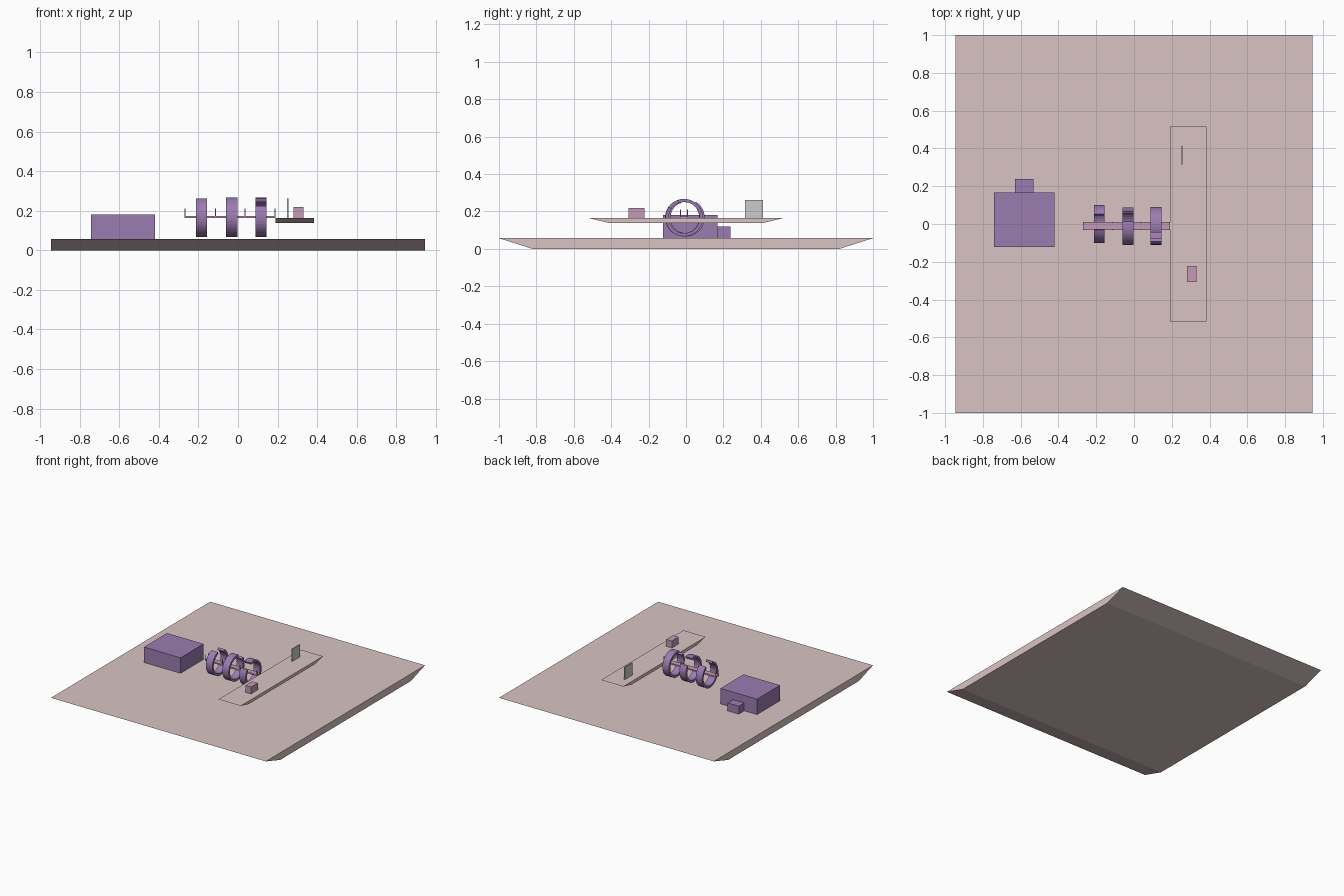
import bpy, bmesh
from math import cos, sin, radians

if "Cube" in bpy.data.objects:
    bpy.data.objects.remove(bpy.data.objects["Cube"])


def material(name, rgb):
    m = bpy.data.materials.new(name)
    m.diffuse_color = (*rgb, 1)
    m.use_nodes = True
    m.node_tree.nodes["Principled BSDF"].inputs["Base Color"].default_value = m.diffuse_color
    return m


PALE = material("pale_pink", (0.70, 0.55, 0.55))
PURPLE = material("purple", (0.33, 0.20, 0.44))
PINK = material("mauve", (0.55, 0.32, 0.47))


def finish(name, bm, mat):
    bmesh.ops.recalc_face_normals(bm, faces=bm.faces)
    me = bpy.data.meshes.new(name)
    bm.to_mesh(me)
    bm.free()
    ob = bpy.data.objects.new(name, me)
    bpy.context.collection.objects.link(ob)
    if mat:
        me.materials.append(mat)
    return ob


def extrude_x(name, profile, x0, x1, mat):
    """Extrude a closed (y, z) profile along x."""
    bm = bmesh.new()
    a = [bm.verts.new((x0, y, z)) for y, z in profile]
    b = [bm.verts.new((x1, y, z)) for y, z in profile]
    n = len(profile)
    bm.faces.new(a)
    bm.faces.new(b[::-1])
    for i in range(n):
        j = (i + 1) % n
        bm.faces.new((a[i], b[i], b[j], a[j]))
    return finish(name, bm, mat)


def box(name, x0, x1, y0, y1, z0, z1, mat=None):
    return extrude_x(name, [(y0, z0), (y1, z0), (y1, z1), (y0, z1)], x0, x1, mat)


def tray(name, x0, x1, top, bottom, z0, z1):
    """Slab whose two y ends slope inward underneath."""
    extrude_x(name, [(-bottom, z0), (bottom, z0), (top, z1), (-top, z1)], x0, x1, PALE)


def split_ring(name, x, y, gap0, gap1, r0=0.083, r1=0.1, w=0.057, z=0.167, n=36):
    """C-shaped band around the x axis, open between the two gap angles."""
    bm = bmesh.new()
    rows = []
    for i in range(n + 1):
        t = radians(gap1 + (360 - gap1 + gap0) * i / n)
        rows.append([bm.verts.new((x + dx, y + r * cos(t), z + r * sin(t)))
                     for r, dx in ((r0, -w / 2), (r1, -w / 2), (r1, w / 2), (r0, w / 2))])
    for a, b in zip(rows, rows[1:]):
        for k in range(4):
            m = (k + 1) % 4
            bm.faces.new((a[k], b[k], b[m], a[m]))
    bm.faces.new(rows[0])
    bm.faces.new(rows[-1][::-1])
    finish(name, bm, PURPLE)


# ground slab and raised deck
tray("base_slab", -0.945, 0.945, 1.0, 0.82, 0.0, 0.057)
tray("raised_deck", 0.19, 0.385, 0.517, 0.415, 0.139, 0.164)

# main building and its annex
box("main_block", -0.742, -0.42, -0.122, 0.168, 0.057, 0.18, PURPLE)
box("annex_block", -0.63, -0.533, 0.168, 0.237, 0.057, 0.12, PURPLE)

# deck fittings
box("deck_panel", 0.248, 0.256, 0.315, 0.412, 0.164, 0.262)
box("deck_box", 0.28, 0.33, -0.308, -0.223, 0.164, 0.219, PINK)

# walkway with paired posts
box("walkway", -0.27, 0.19, -0.032, 0.011, 0.163, 0.174, PINK)
for i, px in enumerate((-0.27, -0.117, 0.034, 0.185)):
    for side, py in (("front", -0.032), ("back", 0.006)):
        box(f"walkway_post_{side}_{i + 1}", px, px + 0.005, py, py + 0.005, 0.174, 0.211, PINK)

# split rings around the walkway
split_ring("ring_1", -0.184, 0.0, 58, 108)
split_ring("ring_2", -0.032, -0.012, 35, 75)
split_ring("ring_3", 0.116, -0.01, 110, 145)
